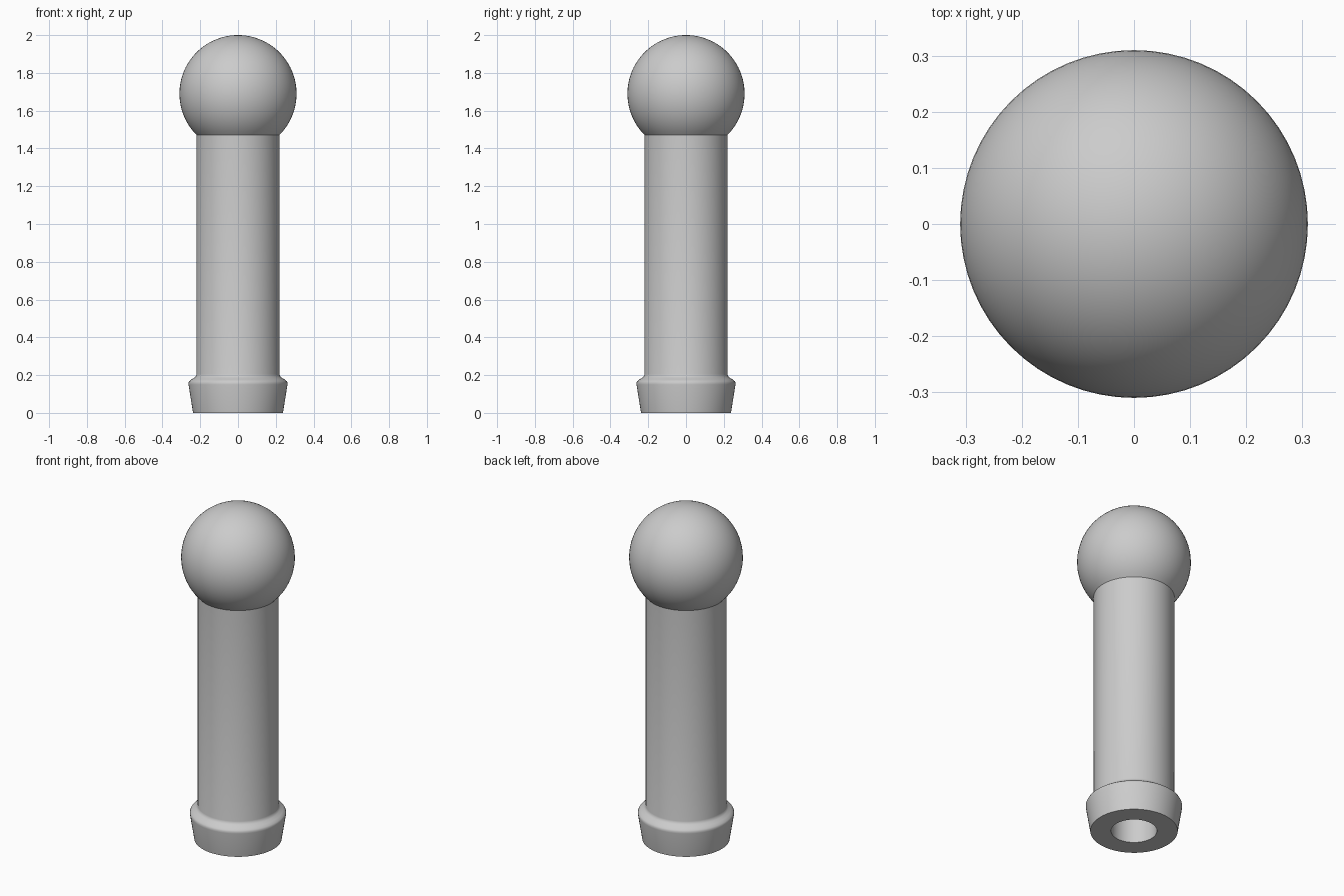
import bpy, bmesh, math

cube = bpy.data.objects.get("Cube")
if cube:
    bpy.data.objects.remove(cube, do_unlink=True)

grey = bpy.data.materials.new("plain grey")
grey.use_nodes = True
colour = (0.6, 0.6, 0.6, 1)
grey.diffuse_color = colour
grey.node_tree.nodes["Principled BSDF"].inputs["Base Color"].default_value = colour

SEGMENTS = 64
BALL_R, BALL_Z = 0.31, 1.69
SHAFT_R, BORE_R = 0.22, 0.125


def lathe(name, profile):
    """Spin a (radius, height) profile around the z axis."""
    bm = bmesh.new()
    verts = [bm.verts.new((r, 0, z)) for r, z in profile]
    edges = [bm.edges.new(pair) for pair in zip(verts, verts[1:])]
    bmesh.ops.spin(bm, geom=verts + edges, cent=(0, 0, 0), axis=(0, 0, 1),
                   angle=math.tau, steps=SEGMENTS, use_merge=True)
    bmesh.ops.remove_doubles(bm, verts=bm.verts, dist=0.0001)
    bmesh.ops.recalc_face_normals(bm, faces=bm.faces)
    mesh = bpy.data.meshes.new(name)
    bm.to_mesh(mesh)
    bm.free()
    mesh.materials.append(grey)
    obj = bpy.data.objects.new(name, mesh)
    bpy.context.collection.objects.link(obj)
    bpy.ops.object.select_all(action='DESELECT')
    obj.select_set(True)
    bpy.context.view_layer.objects.active = obj
    bpy.ops.object.shade_smooth_by_angle(angle=math.radians(35))
    return obj


# Blind bore and flared foot with a rounded shoulder
bore = [(0, 1.45), (BORE_R, 1.45), (BORE_R, 0)]
foot = [(0.238, 0), (0.262, 0.15), (0.262, 0.16), (0.258, 0.168),
        (0.245, 0.178), (0.23, 0.187), (0.223, 0.195), (SHAFT_R, 0.205)]

# Ball arc from the top of the shaft to the pole
start = -math.acos(SHAFT_R / BALL_R)
steps = 32
ball = []
for i in range(steps + 1):
    a = start + (math.pi / 2 - start) * i / steps
    ball.append((BALL_R * math.cos(a), BALL_Z + BALL_R * math.sin(a)))

lathe("ball_ended_post", bore + foot + ball)
